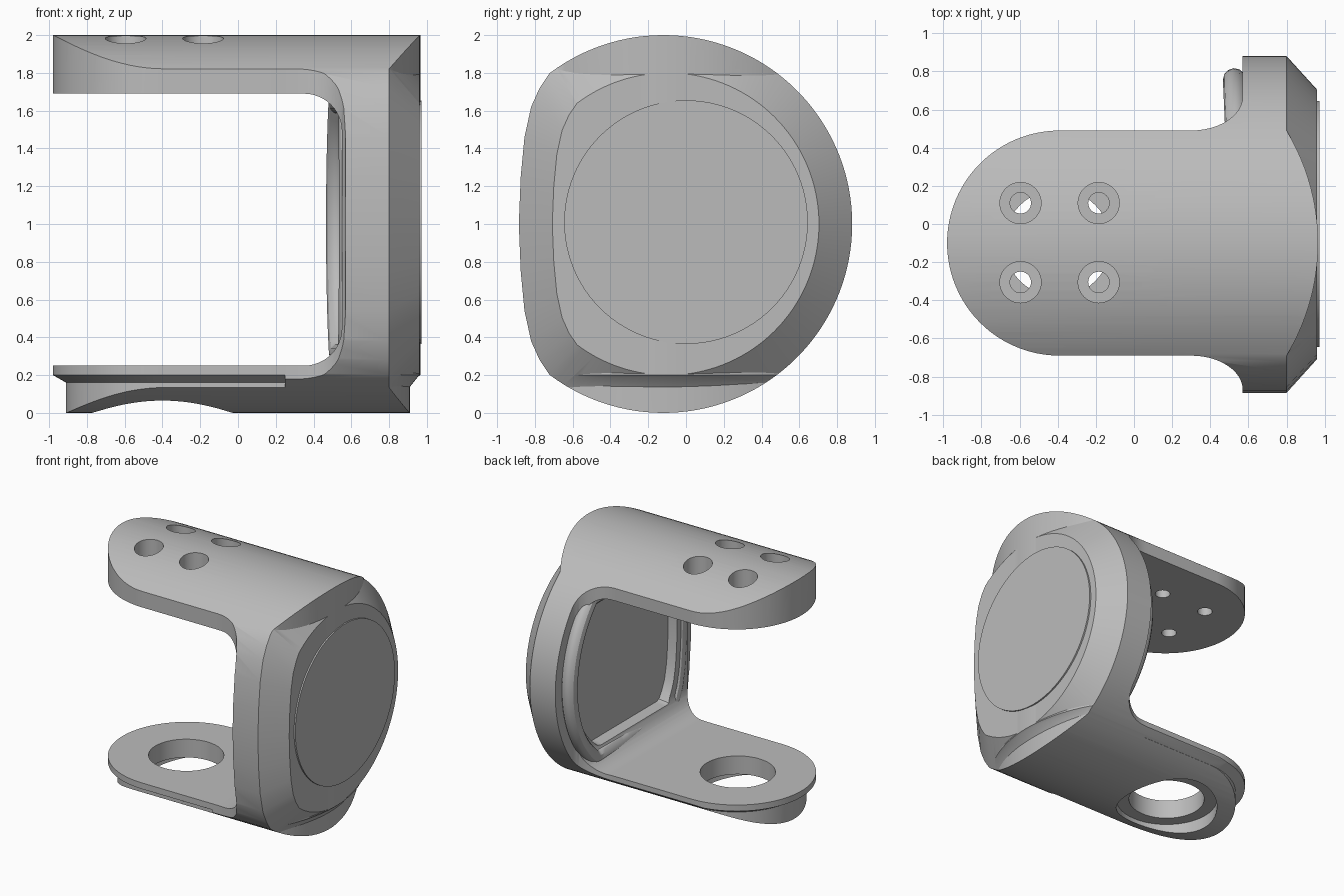
import bpy, bmesh
from math import sin, cos, pi, radians

cube = bpy.data.objects.get("Cube")
if cube:
    bpy.data.objects.remove(cube, do_unlink=True)

grey = bpy.data.materials.new("plain_grey")
grey.use_nodes = True
colour = (0.5, 0.5, 0.5, 1)
grey.diffuse_color = colour
grey.node_tree.nodes["Principled BSDF"].inputs["Base Color"].default_value = colour

MID = -0.1   # centre line of the two arms


def loft(name, sections):
    """Solid skinned through matching rings of points."""
    bm = bmesh.new()
    rings = [[bm.verts.new(p) for p in s] for s in sections]
    n = len(rings[0])
    for a, b in zip(rings, rings[1:]):
        for i in range(n):
            j = (i + 1) % n
            bm.faces.new((a[i], a[j], b[j], b[i]))
    bm.faces.new(rings[0])
    bm.faces.new(rings[-1])
    bmesh.ops.recalc_face_normals(bm, faces=bm.faces)
    mesh = bpy.data.meshes.new(name)
    bm.to_mesh(mesh)
    bm.free()
    ob = bpy.data.objects.new(name, mesh)
    bpy.context.collection.objects.link(ob)
    mesh.materials.append(grey)
    return ob


def combine(target, tool, operation):
    mod = target.modifiers.new("join", "BOOLEAN")
    mod.operation, mod.solver, mod.object = operation, "EXACT", tool
    bpy.ops.object.select_all(action="DESELECT")
    bpy.context.view_layer.objects.active = target
    target.select_set(True)
    bpy.ops.object.modifier_apply(modifier=mod.name)
    bpy.data.objects.remove(tool, do_unlink=True)


def arc(cx, cy, rx, ry, a0, a1, n):
    return [(cx + rx * cos(radians(a0 + (a1 - a0) * i / n)),
             cy + ry * sin(radians(a0 + (a1 - a0) * i / n))) for i in range(n + 1)]


def outline(x, scale=1.0, low=-9, high=9):
    """Side outline: a circle with a flattened front edge."""
    half = [(-0.775, 0.72), (-0.82, 0.62), (-0.855, 0.46), (-0.875, 0.25)]
    flat = half + [(-0.885, 0)] + [(y, -z) for y, z in reversed(half)]
    pts = arc(-0.12, 0, 1, 1, -127, 127, 96) + flat
    return [(x, y * scale, min(high, max(low, 1 + z * scale))) for y, z in pts]


def plan(z, r, tip):
    """Arm seen from above: round free end, gently bowed wall end."""
    left = arc(-0.39, MID, r, r, 90, 270, 48)
    sag = tip - 0.8
    big = (r * r + sag * sag) / (2 * sag)
    right = []
    for i in range(25):
        t = -1 + i / 12
        right.append((tip - big + (big * big - (r * t) ** 2) ** 0.5, MID + r * t))
    return [(x, y, z) for x, y in left + right]


def rod(name, x, y, r, z0, z1):
    ring = arc(x, y, r, r, 0, 352.5, 47)
    return loft(name, [[(a, b, z) for a, b in ring] for z in (z0, z1)])


# Arms, with a stepped-in underside
frame = loft("bracket_frame", [plan(-0.1, 0.52, 0.91), plan(0.16, 0.52, 0.91),
                               plan(0.2, 0.59, 0.965), plan(2.1, 0.59, 0.965)])
combine(frame, loft("limit", [outline(-1.2), outline(1.2)]), "INTERSECT")

# Side wall with chamfered outer rim, flared into the arms
wall = loft("wall", [outline(0.25), outline(0.8), outline(0.96, 0.8)])
for side in (-1, 1):
    curve = arc(0.3, 0.77, 0.27, 0.18, -90, 0, 12)
    ring = [(0.1, 0.59)] + curve + [(0.57, 1.5), (0.1, 1.5)]
    combine(wall, loft("flare", [[(x, MID + side * y, z) for x, y in ring]
                                 for z in (-0.5, 2.5)]), "DIFFERENCE")
combine(frame, wall, "UNION")

# Opening between the arms
r = 0.2
opening = ([(-1.5, 0.25)] + arc(0.55 - r, 0.25 + r, r, r, -90, 0, 12)
           + arc(0.55 - r, 1.69 - r, r, r, 0, 90, 12) + [(-1.5, 1.69)])
combine(frame, loft("opening", [[(x, y, z) for x, z in opening] for y in (-1.5, 1.5)]),
        "DIFFERENCE")

# Shallow pocket on the inner face of the wall
combine(frame, loft("pocket", [outline(0.4, 0.8, 0.36, 1.59),
                               outline(0.62, 0.74, 0.4, 1.55)]), "DIFFERENCE")

# Counterbored screw holes in the upper arm
for x in (-0.595, -0.185):
    for y in (0.11, -0.305):
        combine(frame, rod("bore", x, y, 0.108, 1.8, 2.3), "DIFFERENCE")
        combine(frame, rod("screw", x, y, 0.055, 1.5, 2.3), "DIFFERENCE")

# Bearing hole and its recess in the lower arm
combine(frame, rod("recess", -0.4, MID, 0.375, -0.5, 0.1), "DIFFERENCE")
combine(frame, rod("bearing", -0.4, MID, 0.28, -0.5, 0.5), "DIFFERENCE")

# Round cover on the outer face
cover_ring = arc(0, 1.01, 0.645, 0.645, 0, 356.25, 95)
cover = loft("round_cover", [[(x, y, z) for y, z in cover_ring] for x in (0.94, 0.972)])

# Rounded bead around the pocket, fuller towards the back
path = []
for p in outline(0, 0.86, 0.31, 1.64):
    q = (0.56 - 0.045 * p[1], p[1], p[2])
    if not path or sum((a - b) ** 2 for a, b in zip(q, path[-1])) > 0.0004:
        path.append(q)
data = bpy.data.curves.new("inner_bead", "CURVE")
data.dimensions = "3D"
data.bevel_depth, data.bevel_resolution = 0.06, 4
spline = data.splines.new("POLY")
spline.points.add(len(path) - 1)
for point, co in zip(spline.points, path):
    point.co = (*co, 1)
spline.use_cyclic_u = True
data.materials.append(grey)
bead = bpy.data.objects.new("inner_bead", data)
bpy.context.collection.objects.link(bead)
bpy.ops.object.select_all(action="DESELECT")
bpy.context.view_layer.objects.active = bead
bead.select_set(True)
bpy.ops.object.convert(target="MESH")

# Smooth shading with crisp edges
for ob in (frame, cover, bpy.context.view_layer.objects.active):
    bpy.ops.object.select_all(action="DESELECT")
    bpy.context.view_layer.objects.active = ob
    ob.select_set(True)
    bpy.ops.object.shade_smooth_by_angle(angle=radians(30))
